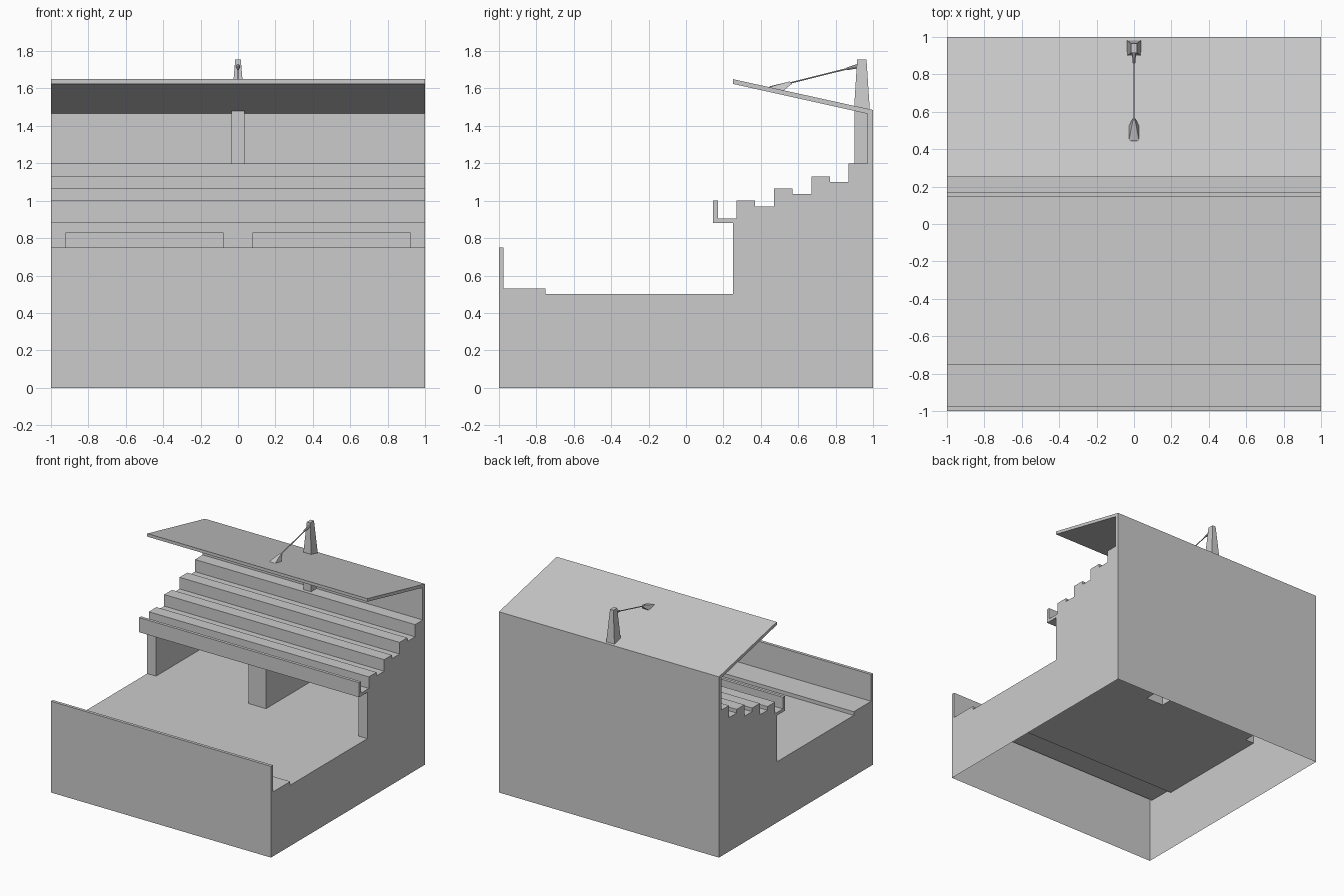
import bpy, bmesh
from mathutils import Vector

cube = bpy.data.objects.get("Cube")
if cube:
    bpy.data.objects.remove(cube)

grey = bpy.data.materials.new("concrete grey")
grey.use_nodes = True
COLOUR = (0.6, 0.6, 0.6, 1)
grey.diffuse_color = COLOUR
grey.node_tree.nodes["Principled BSDF"].inputs["Base Color"].default_value = COLOUR


def finish(name, bm):
    """Weld, orient and link a bmesh as a named object."""
    bmesh.ops.remove_doubles(bm, verts=bm.verts, dist=0.0005)
    bmesh.ops.recalc_face_normals(bm, faces=bm.faces)
    mesh = bpy.data.meshes.new(name)
    bm.to_mesh(mesh)
    bm.free()
    mesh.materials.append(grey)
    obj = bpy.data.objects.new(name, mesh)
    bpy.context.collection.objects.link(obj)
    return obj


def face(bm, points):
    return bm.faces.new([bm.verts.new(p) for p in points])


def frustum(name, y0, y1, z0, hx0, Y0, Y1, z1, hx1):
    """Four-sided post, symmetric in x, that may taper upward."""
    bm = bmesh.new()
    low = [(-hx0, y0, z0), (hx0, y0, z0), (hx0, y1, z0), (-hx0, y1, z0)]
    top = [(-hx1, Y0, z1), (hx1, Y0, z1), (hx1, Y1, z1), (-hx1, Y1, z1)]
    face(bm, low)
    face(bm, top)
    for i in range(4):
        j = (i + 1) % 4
        face(bm, [low[i], low[j], top[j], top[i]])
    return finish(name, bm)


def rod(name, start, end, r0, r1, sides):
    """Straight bar between two points."""
    start, end = Vector(start), Vector(end)
    axis = end - start
    bm = bmesh.new()
    bmesh.ops.create_cone(bm, cap_ends=True, segments=sides, radius1=r0,
                          radius2=r1, depth=axis.length)
    bm.transform(axis.to_track_quat("Z", "Y").to_matrix().to_4x4())
    bmesh.ops.translate(bm, verts=bm.verts, vec=(start + end) / 2)
    return finish(name, bm)


# Stand shell: side outline (y, z) swept across x, open underneath
FLOOR, RISER, BACK, LINTEL = 0.5, 0.25, 0.97, 0.83
outline = [(-1, 0), (-1, 0.75), (-0.975, 0.75), (-0.975, 0.53), (-0.75, 0.53),
           (-0.75, FLOOR), (RISER, FLOOR), (RISER, 0.88), (0.145, 0.88),
           (0.145, 1), (0.17, 1), (0.17, 0.905), (0.27, 0.905)]
# Seating tiers: each has a raised bench and a lower walkway
for i in range(3):
    y, z = 0.27 + 0.2 * i, 1 + 0.065 * i
    outline += [(y, z), (y + 0.1, z), (y + 0.1, z - 0.03), (y + 0.2, z - 0.03)]
# Top landing, back wall and sloping roof
outline += [(0.87, 1.2), (BACK, 1.2), (BACK, 1.465), (0.25, 1.625),
            (0.25, 1.65), (1, 1.485), (1, 0)]

bm = bmesh.new()
for x in (-1, 1):
    face(bm, [(x, y, z) for y, z in outline])
for (ya, za), (yb, zb) in zip(outline, outline[1:]):
    if (ya, za) == (RISER, FLOOR):
        continue  # the riser is built below, around its openings
    face(bm, [(-1, ya, za), (1, ya, za), (1, yb, zb), (-1, yb, zb)])

# Riser with two wide openings, each leading into a deep bay
bays = [(-0.92, -0.08), (0.08, 0.92)]
riser = [(-1, FLOOR)]
for a, b in bays:
    riser += [(a, FLOOR), (a, LINTEL), (b, LINTEL), (b, FLOOR)]
riser += [(1, FLOOR), (1, 0.88), (-1, 0.88)]
face(bm, [(x, RISER, z) for x, z in riser])
for a, b in bays:
    for x in (a, b):
        face(bm, [(x, RISER, FLOOR), (x, BACK, FLOOR), (x, BACK, LINTEL), (x, RISER, LINTEL)])
    for z in (FLOOR, LINTEL):
        face(bm, [(a, RISER, z), (b, RISER, z), (b, BACK, z), (a, BACK, z)])
    face(bm, [(a, BACK, FLOOR), (b, BACK, FLOOR), (b, BACK, LINTEL), (a, BACK, LINTEL)])
finish("stand_shell", bm)

# Roof support: column below the roof, tapered mast above
frustum("roof_column", 0.9, BACK, 1.2, 0.035, 0.9, BACK, 1.49, 0.035)
frustum("roof_mast", 0.898, 0.983, 1.48, 0.038, 0.915, 0.965, 1.755, 0.015)

# Tie rod with its upper socket
rod("tie_rod", (0, 0.53, 1.623), (0, 0.9, 1.715), 0.004, 0.004, 8)
rod("tie_socket", (0, 0.86, 1.705), (0, 0.925, 1.721), 0.007, 0.012, 8)

# Wedge bracket that fixes the rod to the roof
bm = bmesh.new()
for s in (-1, 1):
    for x, y, z in [(0.028, 0.44, 1.606), (0.028, 0.52, 1.588),
                    (0.012, 0.45, 1.612), (0.026, 0.48, 1.6),
                    (0.008, 0.565, 1.624), (0.006, 0.555, 1.638)]:
        bm.verts.new((s * x, y, z))
bmesh.ops.convex_hull(bm, input=bm.verts)
finish("tie_bracket", bm)
